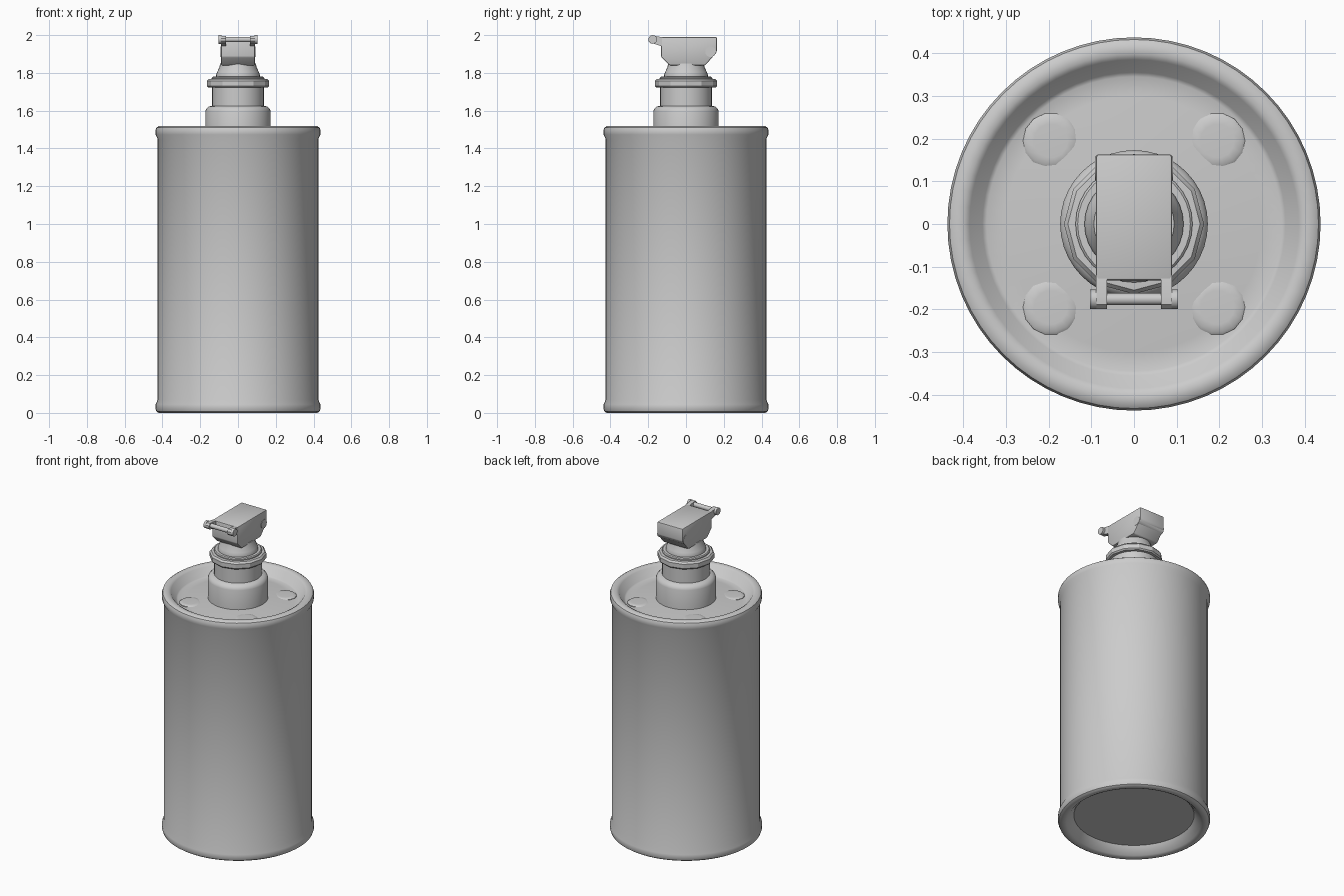
import bpy, bmesh, math
from mathutils import Matrix

if "Cube" in bpy.data.objects:
    bpy.data.objects.remove(bpy.data.objects["Cube"])


def finish(name, bm, angle=35):
    bmesh.ops.remove_doubles(bm, verts=bm.verts, dist=1e-5)
    bmesh.ops.recalc_face_normals(bm, faces=bm.faces)
    me = bpy.data.meshes.new(name)
    bm.to_mesh(me)
    bm.free()
    ob = bpy.data.objects.new(name, me)
    bpy.context.collection.objects.link(ob)
    bpy.ops.object.select_all(action='DESELECT')
    ob.select_set(True)
    bpy.context.view_layer.objects.active = ob
    bpy.ops.object.shade_smooth_by_angle(angle=math.radians(angle))
    return ob


def lathe(name, profile, sides, angle=35):
    """Revolve (radius, z) points about the z axis."""
    bm = bmesh.new()
    rings = [[bm.verts.new((r * math.cos(2 * math.pi * i / sides),
                            r * math.sin(2 * math.pi * i / sides), z))
              for i in range(sides)] for r, z in profile]
    for a, b in zip(rings, rings[1:]):
        for i in range(sides):
            j = (i + 1) % sides
            bm.faces.new((a[i], a[j], b[j], b[i]))
    # close the flat ends
    bm.faces.new(rings[0])
    bm.faces.new(rings[-1])
    return finish(name, bm, angle)


def extrude_x(name, outline, x0, x1, bevel=0.0):
    """Extrude a (y, z) outline from x0 to x1."""
    bm = bmesh.new()
    face = bm.faces.new([bm.verts.new((x0, y, z)) for y, z in outline])
    ext = bmesh.ops.extrude_face_region(bm, geom=[face])
    moved = [v for v in ext['geom'] if isinstance(v, bmesh.types.BMVert)]
    bmesh.ops.translate(bm, verts=moved, vec=(x1 - x0, 0, 0))
    if bevel:
        bmesh.ops.bevel(bm, geom=bm.edges[:], offset=bevel, segments=2,
                        profile=0.5, affect='EDGES')
    return finish(name, bm)


def rod_x(name, x0, x1, y, z, r, sides=16):
    bm = bmesh.new()
    mat = Matrix.Translation(((x0 + x1) / 2, y, z)) @ Matrix.Rotation(math.pi / 2, 4, 'Y')
    bmesh.ops.create_cone(bm, cap_ends=True, segments=sides, radius1=r, radius2=r,
                          depth=abs(x1 - x0), matrix=mat)
    return finish(name, bm)


# Can with rolled rims and recessed ends
lathe("can_body", [
    (0.345, 0.05), (0.355, 0.035), (0.385, 0.006), (0.398, 0.0), (0.42, 0.0),
    (0.432, 0.008), (0.437, 0.022), (0.436, 0.045), (0.425, 0.07),
    (0.425, 1.45), (0.436, 1.473), (0.437, 1.496), (0.432, 1.51), (0.42, 1.518),
    (0.398, 1.518), (0.385, 1.51), (0.355, 1.465), (0.345, 1.46),
    (0.30, 1.462), (0.17, 1.475)], 64)

# Raised round seals on the lid
for i, (sx, sy) in enumerate([(1, 1), (-1, 1), (-1, -1), (1, -1)]):
    seal = lathe(f"lid_seal_{i + 1}", [
        (0.065, 1.455), (0.065, 1.464), (0.058, 1.469), (0.04, 1.470)], 14)
    seal.location = (sx * 0.195, sy * 0.195, 0)

# Fuze collar and neck
lathe("fuze_collar", [
    (0.173, 1.45), (0.173, 1.597), (0.168, 1.61), (0.155, 1.622), (0.137, 1.626),
    (0.137, 1.735)], 40)

# Twelve-sided nut
lathe("fuze_nut", [
    (0.137, 1.722), (0.157, 1.722), (0.164, 1.73), (0.164, 1.757),
    (0.155, 1.768), (0.13, 1.770)], 12, 25)

# Washer and tapered shoulder under the head
lathe("fuze_washer", [
    (0.137, 1.765), (0.137, 1.776), (0.132, 1.781), (0.10, 1.781)], 32)
lathe("fuze_shoulder", [
    (0.116, 1.775), (0.116, 1.79), (0.11, 1.805), (0.098, 1.832), (0.094, 1.85)], 32)

# Fuze head block
extrude_x("fuze_head", [
    (-0.132, 1.99), (-0.132, 1.885), (-0.088, 1.84), (0.102, 1.84),
    (0.163, 1.91), (0.163, 1.99)], -0.089, 0.089, 0.006)

# Hinge pin through the back of the head
rod_x("hinge_pin", -0.0915, 0.0915, 0.13, 1.912, 0.028)

# Front lugs carrying the cross pin
for side, s in (("left", -1), ("right", 1)):
    extrude_x(f"pin_lug_{side}", [
        (-0.12, 1.988), (-0.17, 1.996), (-0.188, 1.995), (-0.199, 1.983),
        (-0.199, 1.968), (-0.188, 1.957), (-0.172, 1.955), (-0.12, 1.938)],
        s * 0.063, s * 0.089)
    rod_x(f"pin_head_{side}", s * 0.088, s * 0.103, -0.176, 1.977, 0.023)

# Cross pin
rod_x("cross_pin", -0.095, 0.095, -0.176, 1.977, 0.014)
